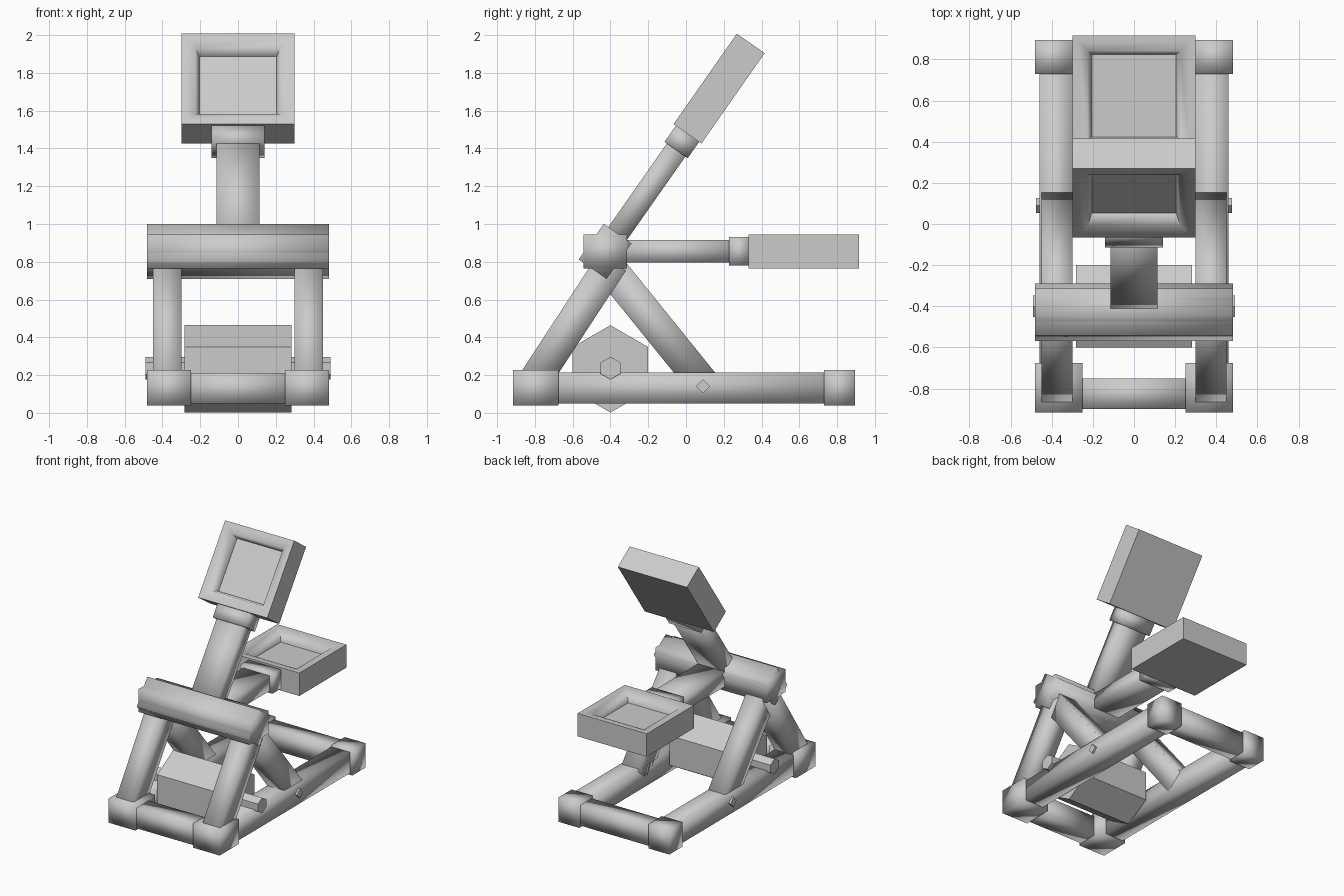
import bpy, bmesh
from math import radians, atan2, hypot, cos, sin
from mathutils import Matrix, Vector

if "Cube" in bpy.data.objects:
    bpy.data.objects.remove(bpy.data.objects["Cube"])


def finish(bm, name, matrix=None, smooth=180):
    bmesh.ops.recalc_face_normals(bm, faces=bm.faces)
    me = bpy.data.meshes.new(name)
    bm.to_mesh(me)
    bm.free()
    ob = bpy.data.objects.new(name, me)
    bpy.context.collection.objects.link(ob)
    if matrix:
        me.transform(matrix)
    bpy.ops.object.select_all(action='DESELECT')
    ob.select_set(True)
    bpy.context.view_layer.objects.active = ob
    bpy.ops.object.shade_smooth_by_angle(angle=radians(smooth))
    return ob


def box(name, x, y, z, matrix=None):
    bm = bmesh.new()
    bmesh.ops.create_cube(bm, size=1)
    for v in bm.verts:
        v.co = [a[0] + (c + 0.5) * (a[1] - a[0]) for a, c in zip((x, y, z), v.co)]
    return finish(bm, name, matrix)


def prism_x(name, sides, r, x0, x1, y, z):
    # regular prism along x with one corner pointing up
    bm = bmesh.new()
    bmesh.ops.create_cone(bm, cap_ends=True, segments=sides, radius1=r, radius2=r, depth=x1 - x0)
    rot = Matrix.Rotation(radians(90), 4, 'Y')
    xs = max((rot @ v.co for v in bm.verts), key=lambda c: hypot(c.y, c.z))
    turn = Matrix.Rotation(radians(90) - atan2(xs.z, xs.y), 4, 'X')
    return finish(bm, name, Matrix.Translation(((x0 + x1) / 2, y, z)) @ turn @ rot, 30)


def leg(name, x, a, b, width):
    # slanted beam between two (y, z) points
    dy, dz = b[0] - a[0], b[1] - a[1]
    m = Matrix.Translation((0, a[0], a[1])) @ Matrix.Rotation(atan2(dz, dy), 4, 'X')
    return box(name, x, (0, hypot(dy, dz)), (-width / 2, width / 2), m)


def bucket(name, matrix):
    # square scoop: closed box with a stepped recess in the top
    bm = bmesh.new()
    rings = []
    for hx, hy, z in ((.30, .292, -.09), (.30, .292, .09), (.27, .262, .09),
                      (.225, .217, .075), (.205, .2, .01)):
        rings.append([bm.verts.new((sx * hx, 1.052 + sy * hy, z))
                      for sx, sy in ((-1, -1), (1, -1), (1, 1), (-1, 1))])
    for lo, hi in zip(rings, rings[1:]):
        for i in range(4):
            j = (i + 1) % 4
            bm.faces.new((lo[i], lo[j], hi[j], hi[i]))
    bm.faces.new(rings[0][::-1])
    bm.faces.new(rings[-1])
    return finish(bm, name, matrix, 60)


# base frame, rails, corner blocks, legs on both sides
for s, side in ((-1, "left"), (1, "right")):
    def span(a, b):
        return tuple(sorted((s * a, s * b)))
    box(side + "_rail", span(.30, .46), (-.88, .87), (.05, .215))
    box(side + "_front_corner", span(.25, .482), (-.915, -.675), (.038, .228))
    box(side + "_rear_corner", span(.30, .482), (.73, .895), (.038, .228))
    leg(side + "_front_leg", span(.30, .45), (-.835, .12), (-.39, .80), .17)
    leg(side + "_rear_leg", span(.30, .45), (.10, .145), (-.43, .80), .17)
    prism_x(side + "_rail_peg", 4, .037, *span(.40, .476), .09, .14)
box("front_crossbar", (-.30, .30), (-.90, -.75), (.05, .21))
box("rear_crossbar", (-.35, .35), (.74, .88), (.05, .21))

# winding drum and its axle
prism_x("winding_drum", 6, .231, -.283, .283, -.40, .233)
prism_x("drum_axle", 6, .06, -.49, .49, -.40, .237)

# throwing arm shown in lowered and raised positions, about the cross beam
for label, angle in (("lowered", 0), ("raised", 55)):
    m = Matrix.Translation((0, -.428, .855)) @ Matrix.Rotation(radians(angle), 4, 'X')
    box(label + "_cross_beam", (-.482, .482), (-.115, .115), (-.09, .09), m)
    box(label + "_arm_shaft", (-.115, .115), (.05, .70), (-.06, .06), m)
    box(label + "_arm_collar", (-.14, .14), (.655, .765), (-.075, .075), m)
    bucket(label + "_bucket", m)
